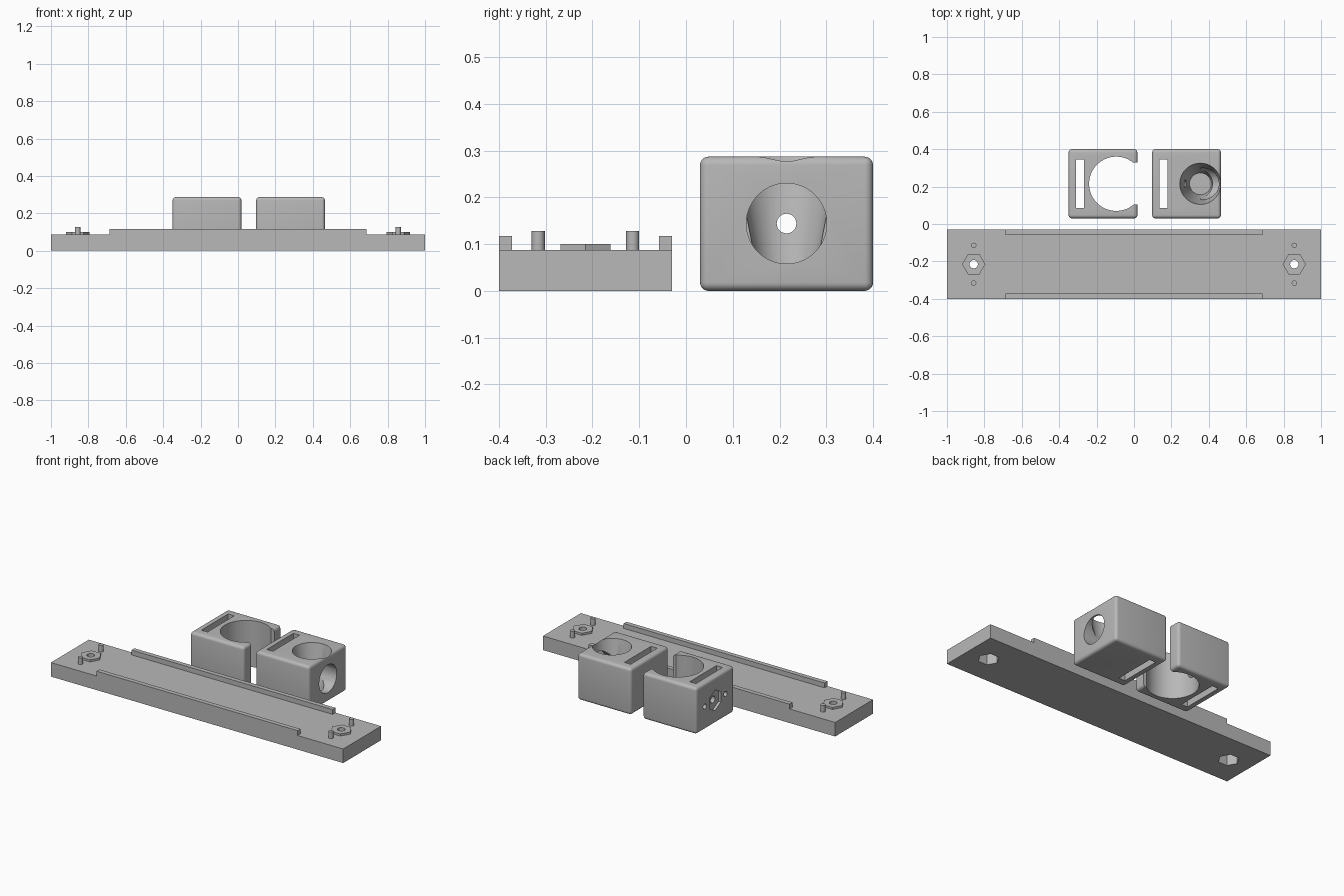
import bpy, math
from mathutils import Matrix, Vector

if "Cube" in bpy.data.objects:
    bpy.data.objects.remove(bpy.data.objects["Cube"], do_unlink=True)

grey = bpy.data.materials.new("light_grey_plastic")
grey.use_nodes = True
grey.diffuse_color = (0.48, 0.48, 0.48, 1)
grey.node_tree.nodes["Principled BSDF"].inputs["Base Color"].default_value = (0.48, 0.48, 0.48, 1)


def finish(name):
    ob = bpy.context.object
    ob.name = name
    ob.data.materials.append(grey)
    return ob


def box(name, lo, hi):
    lo, hi = Vector(lo), Vector(hi)
    bpy.ops.mesh.primitive_cube_add(size=1)
    ob = finish(name)
    ob.data.transform(Matrix.Translation((lo + hi) / 2) @ Matrix.Diagonal((*(hi - lo), 1)))
    return ob


def rod(name, start, axis, length, r, sides=48, r_end=None):
    """Cylinder, prism or cone from start along axis 'X' or 'Z'."""
    bpy.ops.mesh.primitive_cone_add(vertices=sides, radius1=r,
                                    radius2=r if r_end is None else r_end, depth=length)
    ob = finish(name)
    turn = Matrix.Rotation(math.pi / 2, 4, 'Y') if axis == 'X' else Matrix()
    # hexagons point along x when upright and along z when lying down
    if sides == 6:
        turn = turn @ Matrix.Rotation(math.pi / 2, 4, 'Z')
        if axis == 'X':
            turn = Matrix.Rotation(math.pi / 2, 4, 'Y') @ Matrix.Rotation(math.pi / 2, 4, 'Z')
    shift = Vector((length / 2, 0, 0)) if axis == 'X' else Vector((0, 0, length / 2))
    ob.data.transform(Matrix.Translation(Vector(start) + shift) @ turn)
    return ob


def apply(ob, mod):
    bpy.context.view_layer.objects.active = ob
    bpy.ops.object.modifier_apply(modifier=mod.name)


def combine(ob, operation, *others):
    for other in others:
        m = ob.modifiers.new("combine", 'BOOLEAN')
        m.operation, m.object, m.solver = operation, other, 'EXACT'
        apply(ob, m)
        bpy.data.objects.remove(other, do_unlink=True)


def smooth(ob):
    bpy.ops.object.select_all(action='DESELECT')
    ob.select_set(True)
    bpy.context.view_layer.objects.active = ob
    bpy.ops.object.shade_smooth_by_angle(angle=math.radians(30))


# Base plate with two edge rails
MID = -0.215
plate = box("base_plate", (-1, -0.4, 0), (1, -0.03, 0.087))
for y0, y1 in ((-0.4, -0.372), (-0.058, -0.03)):
    combine(plate, 'UNION', box("rail", (-0.688, y0, 0.04), (0.688, y1, 0.117)))

# Hexagonal bosses, locating pegs, screw holes and nut pockets at both ends
for x in (-0.857, 0.857):
    combine(plate, 'UNION', rod("boss", (x, MID, 0.05), 'Z', 0.05, 0.062, 6))
    for dy in (-0.101, 0.101):
        combine(plate, 'UNION', rod("peg", (x, MID + dy, 0.05), 'Z', 0.078, 0.014, 24))
    combine(plate, 'DIFFERENCE',
            rod("screw_hole", (x, MID, -0.1), 'Z', 0.4, 0.022, 32),
            rod("nut_pocket", (x, MID, -0.05), 'Z', 0.115, 0.06, 6))
smooth(plate)

# Rounded blocks, each with a vertical strap slot and a screw hole
CY, CZ = 0.215, 0.144


def block(name, x):
    ob = box(name, (x, 0.03, 0), (x + 0.368, 0.4, 0.287))
    m = ob.modifiers.new("round", 'BEVEL')
    m.width, m.segments = 0.018, 5
    apply(ob, m)
    combine(ob, 'DIFFERENCE',
            box("strap_slot", (x + 0.04, 0.085, -0.1), (x + 0.082, 0.346, 0.4)),
            rod("screw_hole", (x - 0.05, CY, CZ), 'X', 0.25, 0.021, 32))
    return ob


# Open clip: vertical bore, side mouth, boss recess and peg holes
clip = block("open_clip_block", -0.35)
combine(clip, 'DIFFERENCE',
        rod("bore", (-0.095, CY, -0.1), 'Z', 0.5, 0.145, 96),
        box("mouth", (-0.09, 0.103, -0.1), (0.1, 0.329, 0.4)),
        rod("boss_recess", (-0.4, CY, CZ), 'X', 0.066, 0.064, 6),
        rod("screw_head_hole", (-0.29, CY, CZ), 'X', 0.1, 0.038, 32))
for dy in (-0.101, 0.101):
    combine(clip, 'DIFFERENCE', rod("peg_hole", (-0.4, CY + dy, CZ), 'X', 0.11, 0.016, 24))
smooth(clip)

# Socket block: tapered well from the top meeting a round side opening
socket = block("socket_block", 0.097)
SLOPE = (0.11 - 0.058) / 0.267
combine(socket, 'DIFFERENCE',
        rod("well", (0.355, CY, 0.02), 'Z', 0.317, 0.058, 72, 0.058 + SLOPE * 0.317),
        rod("side_opening", (0.355, CY, CZ), 'X', 0.2, 0.086, 72))
smooth(socket)
